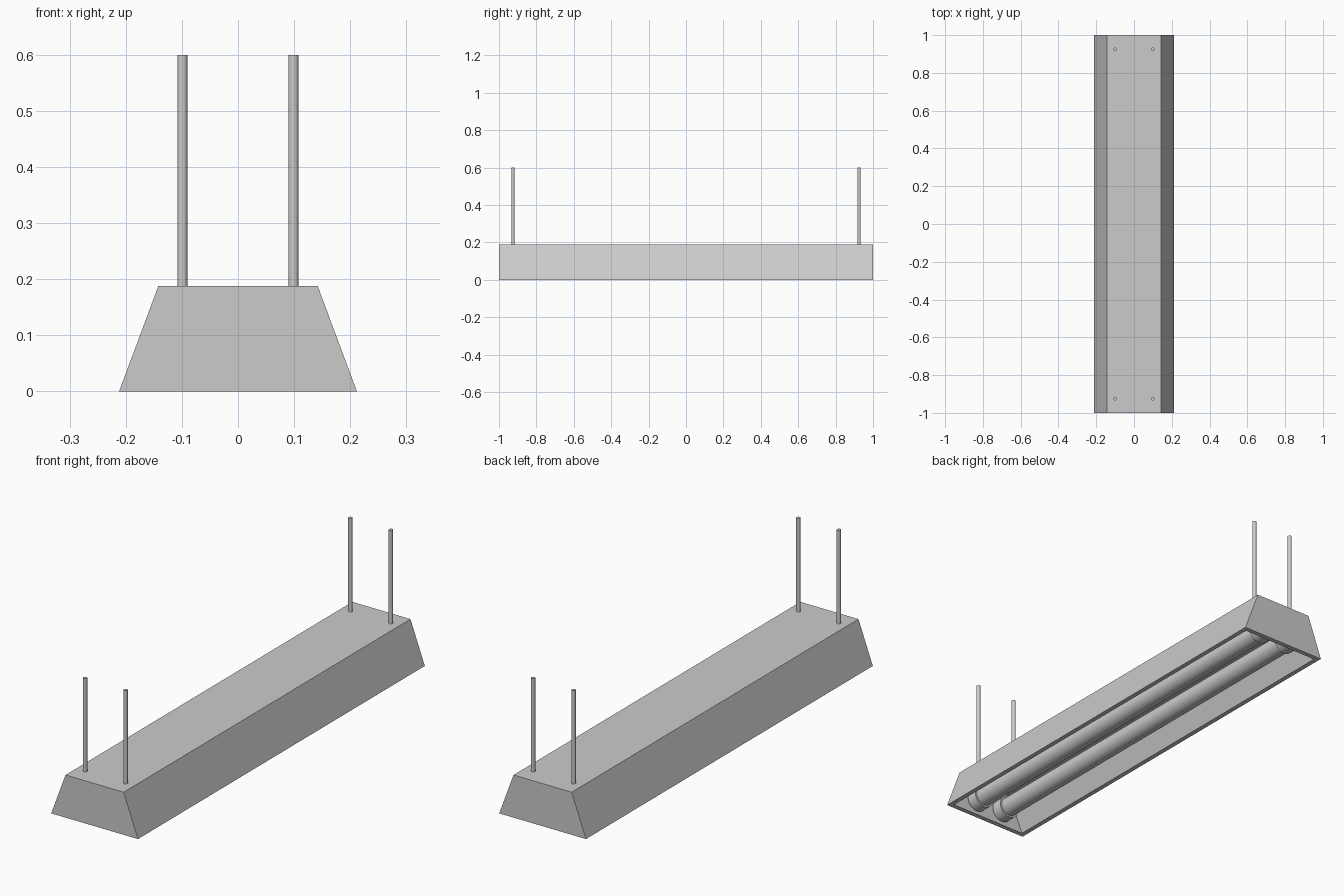
import bpy, bmesh, math

if "Cube" in bpy.data.objects:
    bpy.data.objects.remove(bpy.data.objects["Cube"])

BOTTOM, TOP, HEIGHT, WALL = 0.212, 0.142, 0.188, 0.03


def taper_box(bm, w_bottom, w_top, half_len, height):
    """Box with sloping long sides; returns its open-side (bottom) face."""
    verts = bmesh.ops.create_cube(bm, size=2)["verts"]
    for v in verts:
        upper = v.co.z > 0
        v.co.x *= w_top if upper else w_bottom
        v.co.y *= half_len
        v.co.z = height if upper else 0
    bm.normal_update()
    return min(bm.faces, key=lambda f: f.calc_center_median().z)


def cylinder(name, radius, length, location, along_y=False, sides=32):
    rot = (math.pi / 2, 0, 0) if along_y else (0, 0, 0)
    bpy.ops.mesh.primitive_cylinder_add(vertices=sides, radius=radius, depth=length,
                                        location=location, rotation=rot)
    bpy.context.object.name = name
    bpy.ops.object.shade_smooth_by_angle()


# Housing: tapered box, hollowed from below with an even rim
bm = bmesh.new()
base = taper_box(bm, BOTTOM, TOP, 1.0, HEIGHT)
bmesh.ops.inset_region(bm, faces=[base], thickness=WALL)
ext = bmesh.ops.extrude_discrete_faces(bm, faces=[base])
ceiling = ext["faces"][0]
depth = HEIGHT - WALL
inner_top = BOTTOM - WALL - (BOTTOM - TOP) * depth / HEIGHT
for v in ceiling.verts:
    v.co.z = depth
    v.co.x = math.copysign(inner_top, v.co.x)
bmesh.ops.recalc_face_normals(bm, faces=bm.faces)
mesh = bpy.data.meshes.new("housing")
bm.to_mesh(mesh)
bm.free()
bpy.context.collection.objects.link(bpy.data.objects.new("housing", mesh))

END = 1.0 - WALL
SOCKET = 0.05
for sx in (-1, 1):
    # Lamp tube running between the sockets
    cylinder("lamp_tube", 0.042, 2 * (END - SOCKET / 2), (sx * 0.07, 0, 0.06), True)
    for sy in (-1, 1):
        # Socket against the end wall
        cylinder("lamp_socket", 0.05, SOCKET,
                 (sx * 0.07, sy * (END - SOCKET / 2), 0.06), True)
        # Hanging rod
        cylinder("hanging_rod", 0.009, 0.6 - HEIGHT + 0.01,
                 (sx * 0.099, sy * 0.925, (0.6 + HEIGHT - 0.01) / 2), sides=16)
